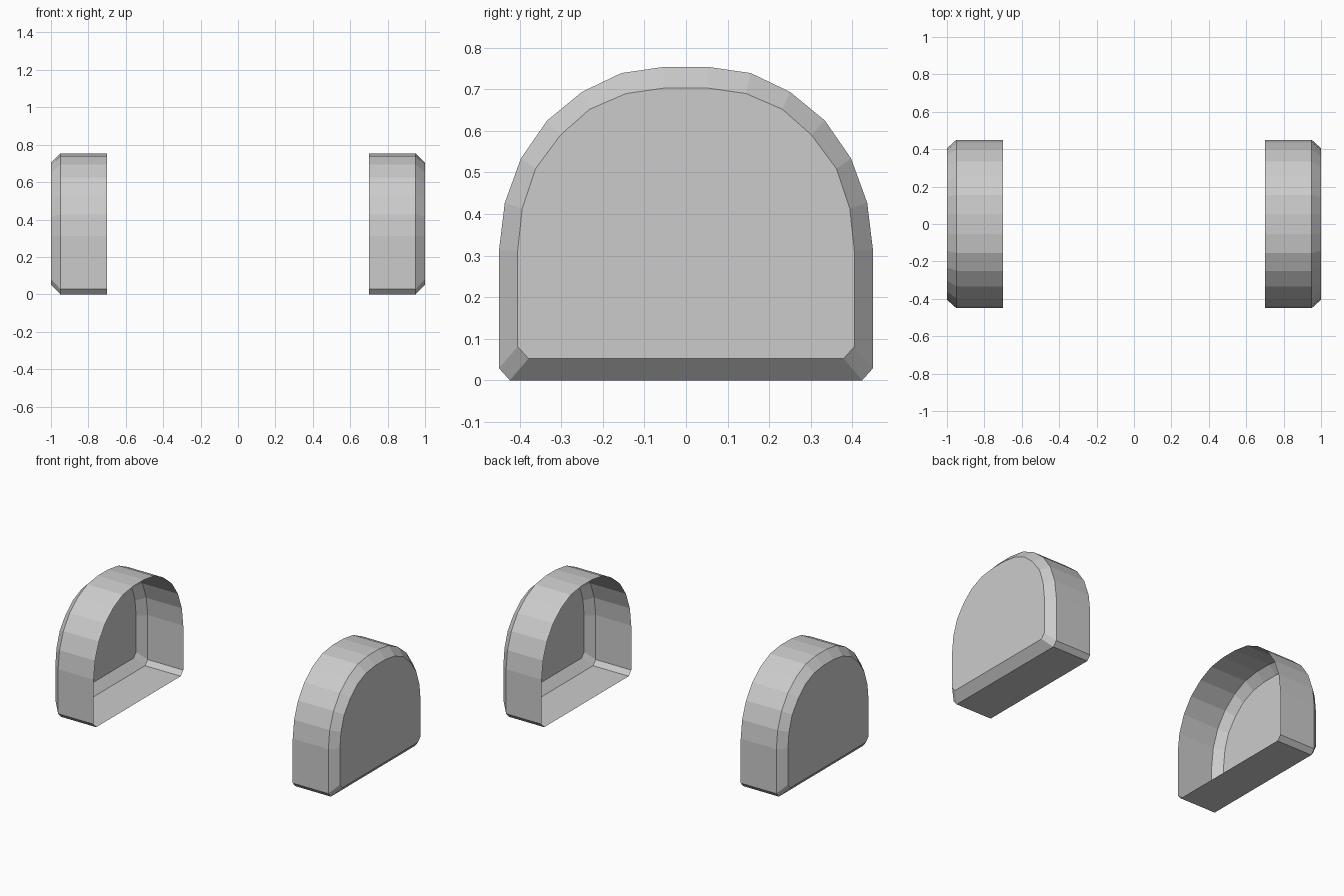
import bpy, bmesh

if "Cube" in bpy.data.objects:
    bpy.data.objects.remove(bpy.data.objects["Cube"])

# Half profiles (y, z) from bottom to crown: outer rim and chamfered end face
RIM = [(.424, 0), (.45, .029), (.45, .312), (.436, .427), (.397, .534),
       (.334, .625), (.25, .694), (.156, .739), (.053, .754)]
FACE = [(.379, .052), (.405, .081), (.405, .312), (.394, .413), (.362, .509),
        (.302, .59), (.232, .652), (.144, .69), (.053, .703)]


def ring(bm, x, half):
    """Closed arch-shaped loop of vertices at a given x."""
    pts = half + [(-y, z) for y, z in reversed(half)]
    return [bm.verts.new((x, y, z)) for y, z in pts]


# Hollow arched end cap, open on its inner side
bm = bmesh.new()
rings = [ring(bm, .70, RIM), ring(bm, .95, RIM), ring(bm, 1.0, FACE)]
n = len(rings[0])
for a, b in zip(rings, rings[1:]):
    for i in range(n):
        j = (i + 1) % n
        bm.faces.new((a[i], b[i], b[j], a[j]))
end = bm.faces.new(rings[-1])
bmesh.ops.recalc_face_normals(bm, faces=bm.faces)
if end.normal.x < 0:
    bmesh.ops.reverse_faces(bm, faces=bm.faces)

mesh = bpy.data.meshes.new("end_caps")
bm.to_mesh(mesh)
bm.free()
caps = bpy.data.objects.new("end_caps", mesh)
bpy.context.collection.objects.link(caps)

# Matching cap on the other side
mirror = caps.modifiers.new("Mirror", 'MIRROR')
mirror.use_axis = (True, False, False)
mirror.use_mirror_merge = False
